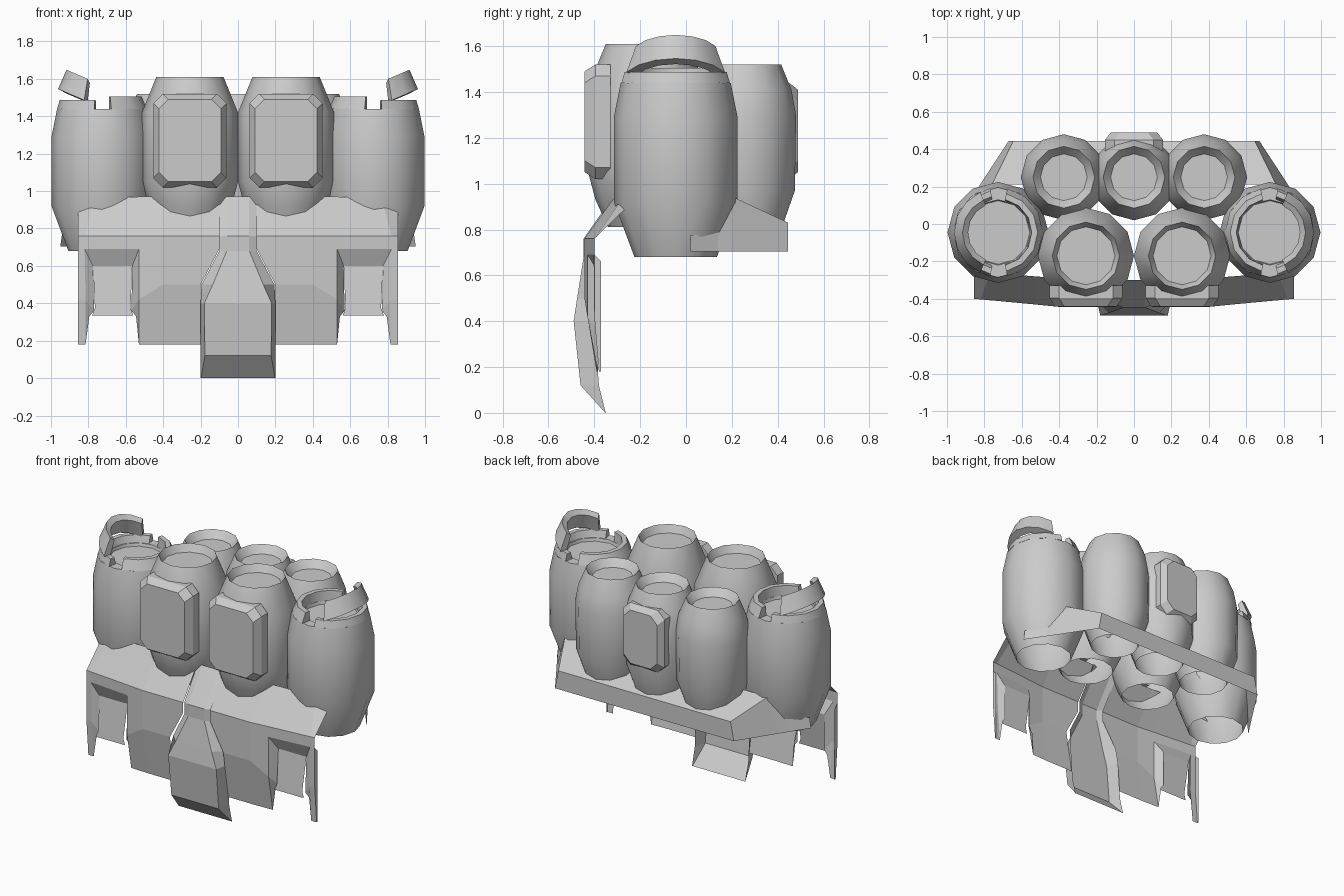
import bpy, bmesh
from math import sin, cos, pi, radians


def make(name, grids, smooth=True):
    """One object from one or more grids (lists of equally long point rows)."""
    bm = bmesh.new()
    for rows in grids:
        vs = [[bm.verts.new(p) for p in r] for r in rows]
        for a, b in zip(vs, vs[1:]):
            for i in range(len(a) - 1):
                bm.faces.new((a[i], a[i + 1], b[i + 1], b[i]))
    bmesh.ops.remove_doubles(bm, verts=bm.verts, dist=0.0005)
    bmesh.ops.recalc_face_normals(bm, faces=bm.faces)
    me = bpy.data.meshes.new(name)
    bm.to_mesh(me)
    bm.free()
    if smooth:
        me.shade_smooth()
        me.set_sharp_from_angle(angle=radians(33))
    ob = bpy.data.objects.new(name, me)
    bpy.context.collection.objects.link(ob)
    return ob


def mirror(ob):
    m = ob.modifiers.new("mirror", 'MIRROR')
    m.use_mirror_merge = False
    return ob


def barrel(name, x, y, profile, n=12):
    """Lathed shell, open below, with a recessed lid disc."""
    rows = [[(x + r * cos(2 * pi * i / n), y + r * sin(2 * pi * i / n), z)
             for i in range(n + 1)] for r, z in profile]
    return make(name, [rows])


def arc_band(name, x, y, section, a0, a1, slope=0, n=6):
    """Closed (r, z) section swept along an arc, optionally rising outward."""
    rows = []
    for i in range(n + 1):
        a = radians(a0 + (a1 - a0) * i / n)
        rows.append([(x + r * cos(a), y + r * sin(a), z + slope * r * cos(a))
                     for r, z in section + section[:1]])
    caps = [[[r[0], r[1]], [r[3], r[2]]] for r in (rows[0], rows[-1])]
    return make(name, [rows] + caps)


def panel(name, x, z0, z1, w, ys):
    """Raised octagonal plate with bevelled border."""
    rows = []
    for y, d in zip(ys, (0.03, 0.03, 0, 0)):
        hw, lo, hi, c = w + d, z0 - d, z1 + d, 0.05
        o = [(hw - c, lo), (hw, lo + c), (hw, hi - c), (hw - c, hi),
             (c - hw, hi), (-hw, hi - c), (-hw, lo + c), (c - hw, lo)]
        rows.append([(x + px, y, pz) for px, pz in o + o[:1]])
    o = rows[2]
    face = [[o[0], o[1], o[2], o[3]], [o[7], o[6], o[5], o[4]]]
    return make(name, [rows[:3], face], smooth=False)


# Front pair of barrels and their plates
FRONT = [(0.17, 0.81), (0.225, 0.93), (0.257, 1.05), (0.257, 1.42),
         (0.18, 1.61), (0.155, 1.56), (0, 1.56)]
mirror(barrel("front_barrel", 0.257, -0.17, FRONT))
mirror(panel("front_barrel_plate", 0.257, 1.05, 1.49, 0.165, (-0.33, -0.395, -0.442)))

# Back row of three barrels, plate on the middle one
BACK = [(0.155, 0.77), (0.225, 0.97), (0.23, 1.3), (0.21, 1.41),
        (0.165, 1.52), (0.125, 1.47), (0, 1.47)]
mirror(barrel("back_side_barrel", 0.375, 0.25, BACK))
barrel("back_middle_barrel", 0, 0.25, BACK)
panel("back_barrel_plate", 0, 1.05, 1.41, 0.125, (0.39, 0.45, 0.488))

# Burst barrels on both ends
SX, SY = 0.727, -0.045
SIDE = [(0.18, 0.68), (0.27, 0.92), (0.27, 1.29), (0.24, 1.44),
        (0.175, 1.44), (0.17, 1.42), (0, 1.42)]
mirror(barrel("end_barrel", SX, SY, SIDE))
mirror(arc_band("broken_rim_outer", SX, SY,
                [(0.24, 1.44), (0.226, 1.487), (0.195, 1.487), (0.18, 1.44)], -80, 80))
mirror(arc_band("broken_rim_inner", SX, SY,
                [(0.24, 1.44), (0.212, 1.505), (0.18, 1.505), (0.175, 1.44)], 102, 258))
mirror(arc_band("peeled_rim", SX, SY,
                [(0.235, 1.445), (0.19, 1.567), (0.16, 1.55), (0.19, 1.44)],
                -66, 66, slope=0.43))

# Front apron: sloped top, lower leaf
top = [(0.1, -0.29, 0.97), (0.4, -0.29, 0.97), (0.53, -0.28, 0.97),
       (0.77, -0.26, 0.96), (0.855, -0.27, 0.885)]
ridge = [(0.1, -0.443, 0.76), (0.4, -0.443, 0.76), (0.53, -0.43, 0.76),
         (0.82, -0.403, 0.76), (0.855, -0.40, 0.76)]
hem = [(px, py, 0.69) for px, py, _ in ridge]
leaf = [hem[:3],
        [(0.2, -0.443, 0.5), (0.4, -0.443, 0.5), (0.53, -0.43, 0.42)],
        [(0.2, -0.39, 0.18), (0.4, -0.39, 0.18), (0.53, -0.385, 0.18)]]
mirror(make("front_apron", [[top, ridge, hem], leaf], smooth=False))

# Recessed pocket and outer strip of the apron
pocket_outer = [(0.53, -0.385, 0.18), (0.53, -0.43, 0.42), (0.53, -0.43, 0.69),
                (0.82, -0.403, 0.69), (0.815, -0.40, 0.42), (0.815, -0.38, 0.18)]
pocket_inner = [(0.545, -0.375, 0.33), (0.57, -0.38, 0.36), (0.565, -0.375, 0.60),
                (0.775, -0.375, 0.60), (0.77, -0.38, 0.36), (0.795, -0.375, 0.33)]
pocket_face = [[(0.565, -0.375, 0.60), (0.775, -0.375, 0.60)],
               [(0.575, -0.405, 0.375), (0.765, -0.405, 0.375)],
               [(0.56, -0.41, 0.335), (0.78, -0.41, 0.335)]]
mirror(make("apron_pocket", [[pocket_outer, pocket_inner], pocket_face], smooth=False))
strip = [[(0.82, -0.403, 0.69), (0.855, -0.40, 0.69), (0.855, -0.37, 0.66)],
         [(0.815, -0.40, 0.42), (0.855, -0.40, 0.42), (0.855, -0.37, 0.36)],
         [(0.815, -0.38, 0.18), (0.855, -0.38, 0.18), (0.855, -0.37, 0.18)]]
mirror(make("apron_outer_strip", [strip], smooth=False))

# Centre strap widening into a flap: z, outer x, y, inner x, y
STRAP = [(0.97, 0.1, -0.285, 0.06, -0.30), (0.76, 0.1, -0.43, 0.06, -0.447),
         (0.68, 0.1, -0.43, 0.06, -0.447), (0.5, 0.195, -0.415, 0.135, -0.475),
         (0.40, 0.2, -0.40, 0.18, -0.49), (0.12, 0.2, -0.38, 0.177, -0.46),
         (0.0, 0.2, -0.35, 0.198, -0.352)]
make("centre_strap", [[[(-xo, yo, z), (-xi, yi, z), (xi, yi, z), (xo, yo, z)]
                       for z, xo, yo, xi, yi in STRAP]], smooth=False)

# Back belt: rear wall, sloped shelf, side wings
back = [[(0, 0.445, 0.705), (0.67, 0.445, 0.705)],
        [(0, 0.445, 0.83), (0.645, 0.445, 0.83)],
        [(0, 0.21, 0.94), (0.76, 0.21, 0.94)]]
wing = [[(0.67, 0.445, 0.705), (0.83, 0.2, 0.705), (0.87, 0.14, 0.705), (0.95, 0.02, 0.705)],
        [(0.645, 0.445, 0.83), (0.76, 0.21, 0.94), (0.84, 0.14, 0.795), (0.94, 0.02, 0.775)]]
mirror(make("back_belt", [back, wing], smooth=False))
